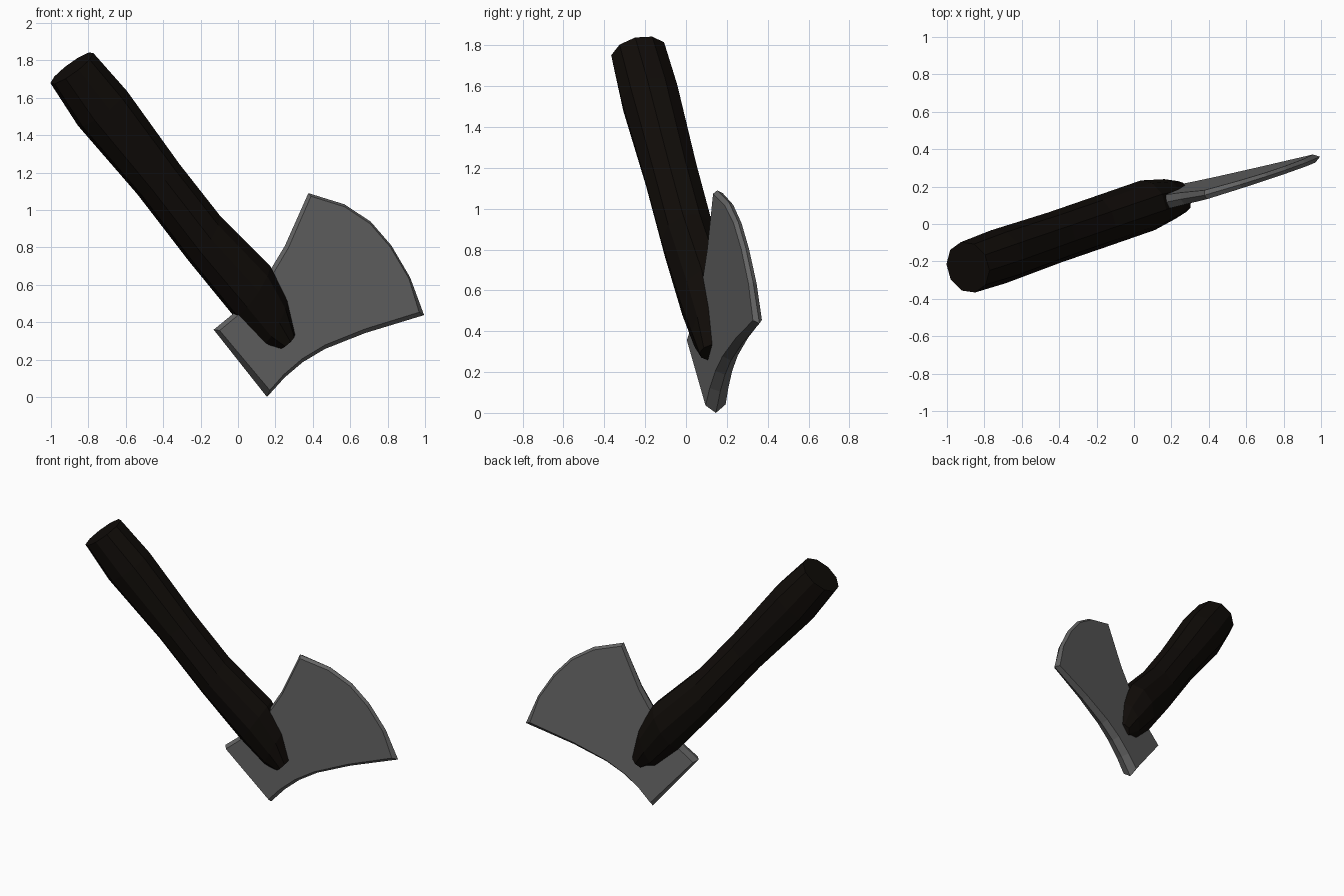
import bpy, bmesh, math
from mathutils import Vector

if "Cube" in bpy.data.objects:
    bpy.data.objects.remove(bpy.data.objects["Cube"])

# The axe lies in a tilted plane: y = 0.28x - 0.05z + c
NORMAL = Vector((-0.28, 1, 0.05)).normalized()


def place(x, z, t, c=0.103):
    return Vector((x, 0.28 * x - 0.05 * z + c, z)) + NORMAL * t


def skin_rings(name, rings, color):
    """Join equal-length point rings with quads and cap both ends."""
    bm = bmesh.new()
    loops = [[bm.verts.new(p) for p in ring] for ring in rings]
    n = len(loops[0])
    for a, b in zip(loops, loops[1:]):
        for i in range(n):
            j = (i + 1) % n
            bm.faces.new((a[i], a[j], b[j], b[i]))
    bm.faces.new(loops[0][::-1])
    bm.faces.new(loops[-1])
    bmesh.ops.recalc_face_normals(bm, faces=bm.faces)
    mesh = bpy.data.meshes.new(name)
    bm.to_mesh(mesh)
    bm.free()
    mat = bpy.data.materials.new(name + "_material")
    mat.diffuse_color = (*color, 1)
    mat.use_nodes = True
    mat.node_tree.nodes["Principled BSDF"].inputs["Base Color"].default_value = mat.diffuse_color
    mesh.materials.append(mat)
    obj = bpy.data.objects.new(name, mesh)
    bpy.context.collection.objects.link(obj)


# Handle: ten-sided rings
# (position along at low side, at high side, low, high, half thickness, offset)
stations = [(-1.936, -1.936, .268, .533, .14, .105),
            (-1.665, -1.665, .242, .547, .147, .105),
            (-1.18, -1.18, .262, .524, .138, .105),
            (-.73, -.83, .255, .522, .138, .105),
            (-.35, -.45, .26, .565, .138, .108),
            (-.14, -.25, .28, .524, .11, .1),
            (-.066, -.079, .333, .445, .085, .09)]
rings = []
for s_lo, s_hi, lo, hi, half, c in stations:
    ring = []
    for k in range(10):
        a = math.radians(18 + 36 * k)
        f = .5 + .5 * math.cos(a) / math.cos(math.radians(18))
        u = lo + (hi - lo) * f
        s = s_lo + (s_hi - s_lo) * f
        ring.append(place(.62 * s + .78 * u, -.78 * s + .62 * u, half * math.sin(a), c))
    rings.append(ring)
skin_rings("handle", rings, (.005, .0035, .0025))

# Head: outline with a central ridge, cheeks inset and tapering to the edge
outline = [Vector(p) for p in [
    (.155, 0), (.25, .105), (.347, .187), (.465, .257), (.68, .342), (.995, .438),
    (.92, .64), (.82, .81), (.71, .937), (.57, 1.03), (.376, 1.09),
    (.25, .807), (.17, .674), (.07, .55), (-.02, .45), (-.13, .36)]]


def inset(points):
    result = []
    for i, p in enumerate(points):
        e1 = (p - points[i - 1]).normalized()
        e2 = (points[(i + 1) % len(points)] - p).normalized()
        n1, n2 = Vector((-e1.y, e1.x)), Vector((-e2.y, e2.x))
        d = .025 if i < 6 else .013
        result.append(p + (n1 + n2) * d / (1 + n1.dot(n2)))
    return result


def cheek(side):
    return [place(p.x, p.y, side * (.052 - .032 * (.78 * p.x + .62 * p.y - .12)))
            for p in inset(outline)]


skin_rings("axe_head", [cheek(-1), [place(p.x, p.y, 0) for p in outline], cheek(1)],
           (.13, .13, .13))
